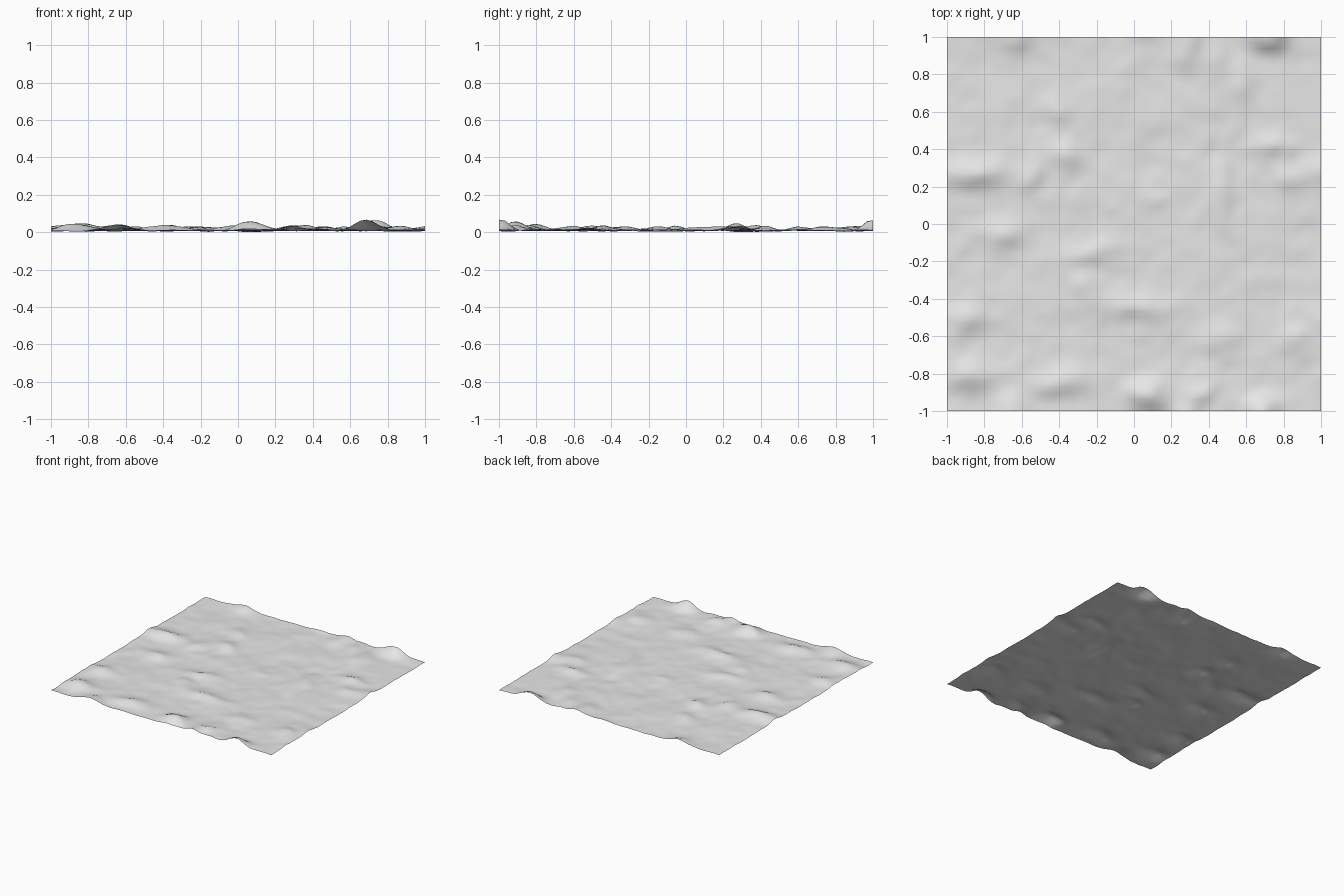
import bpy
import bmesh
from math import exp
from mathutils import Vector, noise

default_cube = bpy.data.objects.get("Cube")
if default_cube:
    bpy.data.objects.remove(default_cube, do_unlink=True)

# Hills and ridges: centre x, centre y, half width x, half width y, height
HILLS = [
    (-.86, .27, .14, .06, .04), (-.57, .25, .06, .08, .02),
    (.47, .14, .05, .16, .02), (0, -.44, .2, .05, .025),
    (-.22, -.15, .12, .05, .025), (.7, 1, .07, .06, .06),
    (-.64, 1, .08, .07, .03), (.28, .95, .05, .1, .03),
    (.44, .88, .07, .09, .02), (.57, .77, .06, .08, .02),
    (.75, .42, .09, .05, .025), (.85, .24, .08, .06, .02),
    (.12, .15, .05, .04, .015), (-.7, -.05, .07, .06, .025),
    (-.9, -.5, .1, .06, .025), (-.87, -.82, .08, .06, .04),
    (-.4, -.85, .12, .05, .03), (.07, -.91, .08, .05, .055),
    (.36, -.91, .06, .06, .025), (.86, -.62, .08, .05, .02),
    (-.35, .38, .06, .06, .025), (-.42, .62, .06, .05, .02),
    (.45, -.62, .08, .07, .02), (-.24, -.34, .06, .07, .02),
]


def wrapped(distance):
    """Distance on a repeating tile that is two units wide."""
    return (distance + 1) % 2 - 1


def terrain_height(x, y):
    """Small bumps plus the named hills, which continue across the borders."""
    # Bend the coordinates slightly so that the hills look irregular
    bend = noise.noise_vector(Vector((x * 5, y * 5, 2))) * .035
    height = .008 * noise.fractal(Vector((x * 4, y * 4, 7)), 1, 2, 4)
    height += .005 * noise.noise(Vector((x * 12, y * 12, 3)))
    for cx, cy, rx, ry, peak in HILLS:
        across = wrapped(x + bend.x - cx) / rx
        along = wrapped(y + bend.y - cy) / ry
        height += peak * exp(-(across ** 2 + along ** 2) * .7)
    return height


# Terrain sheet: one open square grid
mesh = bpy.data.meshes.new("terrain")
terrain = bpy.data.objects.new("terrain", mesh)
bpy.context.scene.collection.objects.link(terrain)
bm = bmesh.new()
bmesh.ops.create_grid(bm, x_segments=64, y_segments=64, size=1)
for vert in bm.verts:
    vert.co.z = terrain_height(vert.co.x, vert.co.y)

# Rest the lowest point on the floor
lowest = min(vert.co.z for vert in bm.verts)
for vert in bm.verts:
    vert.co.z -= lowest
for face in bm.faces:
    face.smooth = True
bm.to_mesh(mesh)
bm.free()

# Plain grey ground colour
grey = bpy.data.materials.new("ground grey")
grey.use_nodes = True
colour = (.8, .8, .8, 1)
grey.diffuse_color = colour
grey.node_tree.nodes["Principled BSDF"].inputs["Base Color"].default_value = colour
mesh.materials.append(grey)
